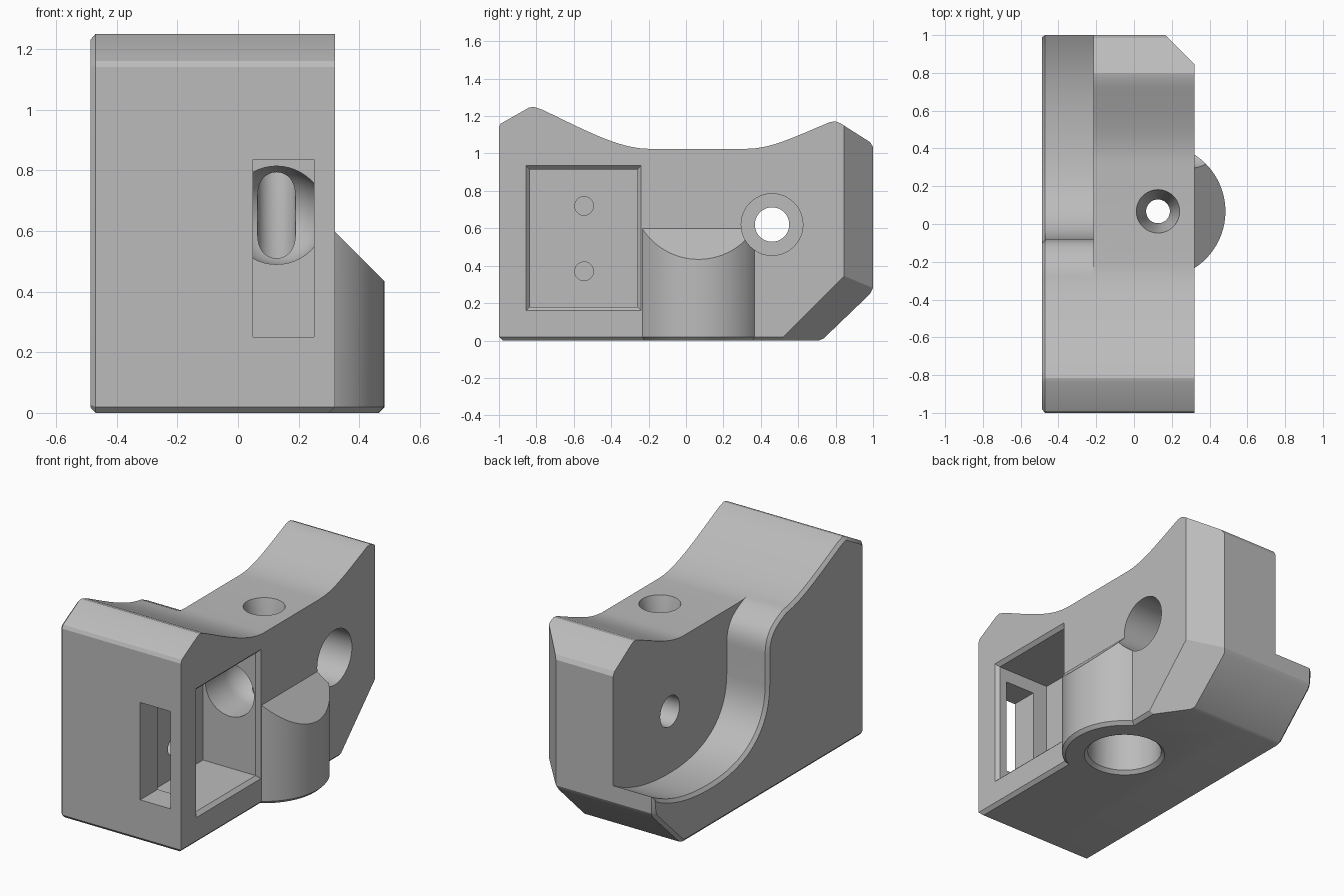
import bpy, bmesh, math
from mathutils import Vector, Matrix
from mathutils.geometry import interpolate_bezier

old = bpy.data.objects.get("Cube")
if old:
    bpy.data.objects.remove(old)

grey = bpy.data.materials.new("plain grey")
grey.use_nodes = True
tone = (0.5, 0.5, 0.5, 1)
grey.diffuse_color = tone
grey.node_tree.nodes["Principled BSDF"].inputs["Base Color"].default_value = tone


def curve(a, b, c, d, n=14):
    pts = [Vector((p[0], p[1], 0)) for p in (a, b, c, d)]
    return [(p.x, p.y) for p in interpolate_bezier(*pts, n)]


def finish(bm, name):
    bmesh.ops.recalc_face_normals(bm, faces=bm.faces)
    mesh = bpy.data.meshes.new(name)
    bm.to_mesh(mesh)
    bm.free()
    mesh.materials.append(grey)
    ob = bpy.data.objects.new(name, mesh)
    bpy.context.collection.objects.link(ob)
    return ob


def prism(points, axis):
    """Extrude a closed outline; returns the bmesh and its far cap."""
    bm = bmesh.new()
    face = bm.faces.new([bm.verts.new(p) for p in points])
    ext = bmesh.ops.extrude_face_region(bm, geom=[face])["geom"]
    bmesh.ops.translate(bm, vec=axis, verts=[v for v in ext if isinstance(v, bmesh.types.BMVert)])
    cap = [f for f in ext if isinstance(f, bmesh.types.BMFace)][0]
    bmesh.ops.recalc_face_normals(bm, faces=bm.faces)
    return bm, cap


def slice_off(bm, co, no):
    """Remove everything beyond a plane and close the cut."""
    geom = bm.verts[:] + bm.edges[:] + bm.faces[:]
    cut = bmesh.ops.bisect_plane(bm, geom=geom, dist=1e-5, plane_co=co, plane_no=no, clear_outer=True)
    edges = [e for e in cut["geom_cut"] if isinstance(e, bmesh.types.BMEdge)]
    bmesh.ops.contextual_create(bm, geom=edges)


def box(name, x, y, z):
    bm = bmesh.new()
    bmesh.ops.create_cube(bm, size=1)
    for v in bm.verts:
        v.co = [r[0] if c < 0 else r[1] for c, r in zip(v.co, (x, y, z))]
    return finish(bm, name)


def rod(name, start, end, r1, r2):
    """Round cutter, possibly tapered, between two points."""
    a, b = Vector(start), Vector(end)
    bm = bmesh.new()
    turn = (b - a).to_track_quat('Z', 'Y').to_matrix().to_4x4()
    bmesh.ops.create_cone(bm, cap_ends=True, segments=48, radius1=r1, radius2=r2,
                          depth=(b - a).length, matrix=Matrix.Translation((a + b) / 2) @ turn)
    return finish(bm, name)


def combine(target, other, operation):
    mod = target.modifiers.new(operation, 'BOOLEAN')
    mod.operation, mod.solver, mod.object = operation, 'EXACT', other
    bpy.context.view_layer.objects.active = target
    bpy.ops.object.modifier_apply(modifier=mod.name)
    bpy.data.objects.remove(other)


# Side outline pieces (y, z)
base = [(-1, .02), (-.98, 0), (.71, 0), (.735, .01), (.985, .25), (1, .28)]
front_top = curve((-.77, 1.235), (-.55, 1.13), (-.36, 1.025), (-.2, 1.025))
ridge = [(-1, 1.14), (-.99, 1.16), (-.84, 1.245), (-.815, 1.25)]
back_top = curve((.32, 1.025), (.45, 1.025), (.56, 1.08), (.77, 1.168))
rear = [(.8, 1.172), (.825, 1.162), (.985, 1.06), (1, 1.035)]
flare = curve((-.25, 1.028), (-.13, .98), (-.08, .93), (-.08, .82))
scoop = curve((-.08, .64), (-.08, .4), (.1, .25), (.45, .25)) + \
    curve((.45, .25), (.67, .25), (.84, .29), (1, .38))[1:]

# Main body
outline = ridge + front_top + back_top + rear + base[::-1]
bm, _ = prism([(-.215, y, z) for y, z in outline], (.535, 0, 0))
slice_off(bm, (.32, .845, .6), (1, 1, 0))
slice_off(bm, (.32, .7, .2), (1, .7071, -.7071))
slice_off(bm, (.32, 0, .02), (1, 0, -1))
body = finish(bm, "body")

# Side plate with a chamfered outer face and scooped rear
outline = ridge + [p for p in front_top if p[0] < -.27] + flare + scoop + base[::-1]
bm, cap = prism([(-.215, y, z) for y, z in outline], (-.255, 0, 0))
bmesh.ops.inset_region(bm, faces=[cap], thickness=.02, depth=0)
for v in cap.verts:
    v.co.x = -.487
combine(body, finish(bm, "side_plate"), 'UNION')

# Round boss with a sloped top
hx, hy = .127, .067
ring = [(hx + .357 * math.cos(t * math.tau / 96), hy + .357 * math.sin(t * math.tau / 96)) for t in range(96)]
bm, cap = prism([(max(x, 0), y, .7) for x, y in ring if x > -.02], (0, 0, -.68))
bmesh.ops.inset_region(bm, faces=[cap], thickness=.02, depth=0)
for v in cap.verts:
    v.co.z = 0
slice_off(bm, (.32, 0, .598), (1, 0, 1))
slice_off(bm, (0, 0, .598), (0, 0, 1))
combine(body, finish(bm, "boss"), 'UNION')

# Side pocket with chamfered rim
pocket = box("pocket_cutter", (-.05, .4), (-.835, -.26), (.18, .915))
rim = box("rim_cutter", (.299, .341), (-.835, -.26), (.18, .915))
for v in rim.data.vertices:
    if v.co.x > .3:
        v.co.y += math.copysign(.041, v.co.y + .55)
        v.co.z += math.copysign(.041, v.co.z - .55)

cutters = [
    pocket, rim,
    box("slot_cutter", (.05, .25), (-1.1, -.8), (.25, .835)),
    # Vertical bolt hole, countersunk above and wide below
    rod("bolt_hole", (hx, hy, .2), (hx, hy, 1.1), .063, .063),
    rod("top_sink", (hx, hy, .82), (hx, hy, 1.03), .063, .116),
    rod("bottom_bore", (hx, hy, -.1), (hx, hy, .36), .21, .21),
    rod("bottom_rim", (hx, hy, -.01), (hx, hy, .02), .24, .21),
    # Cross hole with wide outer bore
    rod("cross_hole", (-.3, .46, .62), (.4, .46, .62), .092, .092),
    rod("cross_bore", (-.06, .46, .62), (.6, .46, .62), .165, .165),
]
# Small blind holes in the pocket floor
for z in (.37, .72):
    cutters.append(rod("pin_hole", (-.14, -.545, z), (0, -.545, z), .05, .05))

# Round-ended bore leading from the pocket
bm = bmesh.new()
bmesh.ops.create_uvsphere(bm, u_segments=48, v_segments=24, radius=.163,
                          matrix=Matrix.Rotation(math.pi / 2, 4, 'X'))
for v in bm.verts:
    if v.co.y < -.001:
        v.co.y -= .25
    v.co += Vector((hx, -.076, .652))
cutters.append(finish(bm, "round_bore"))

for c in cutters:
    combine(body, c, 'DIFFERENCE')

bpy.ops.object.select_all(action='DESELECT')
body.select_set(True)
bpy.context.view_layer.objects.active = body
bpy.ops.object.shade_smooth_by_angle(angle=math.radians(25))
